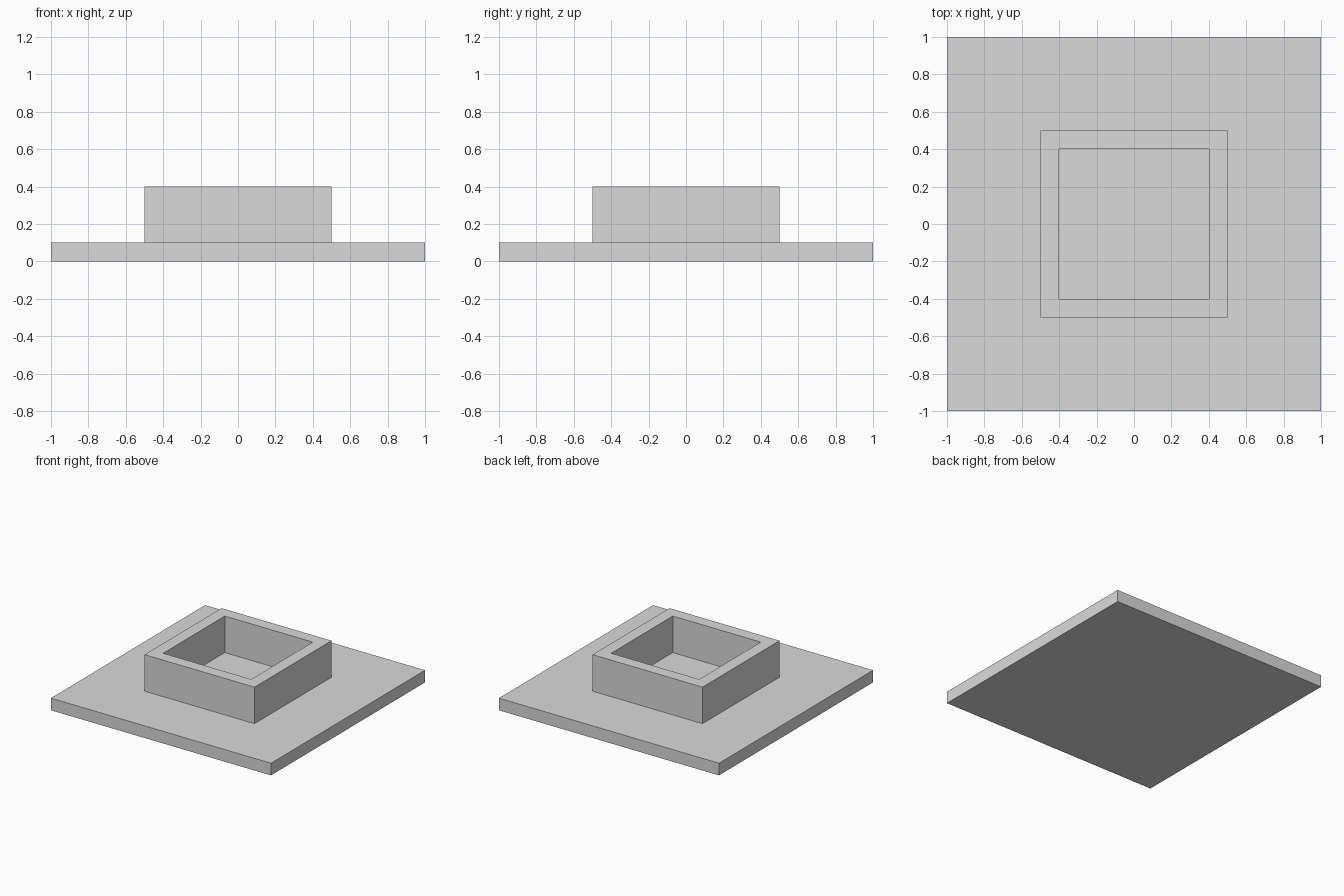
import bpy
import bmesh

cube = bpy.data.objects.get("Cube")
if cube:
    bpy.data.objects.remove(cube, do_unlink=True)

# Single plain grey
grey = bpy.data.materials.new("light_grey")
grey.use_nodes = True
colour = (0.7, 0.7, 0.7, 1.0)
grey.diffuse_color = colour
grey.node_tree.nodes["Principled BSDF"].inputs["Base Color"].default_value = colour

BASE_SIZE, BASE_TOP = 2.0, 0.1
WALL_SIZE, WALL_TOP, WALL_THICKNESS = 1.0, 0.4, 0.1


def inset_and_move(bm, face, inset, height):
    """Inset a face by an even width, then extrude it vertically."""
    bmesh.ops.inset_region(bm, faces=[face], thickness=inset, use_even_offset=True)
    moved = bmesh.ops.extrude_discrete_faces(bm, faces=[face])["faces"][0]
    bmesh.ops.translate(bm, vec=(0, 0, height), verts=moved.verts)
    return moved


# Square base plate
bm = bmesh.new()
bmesh.ops.create_cube(bm, size=1.0)
bmesh.ops.scale(bm, vec=(BASE_SIZE, BASE_SIZE, BASE_TOP), verts=bm.verts)
bmesh.ops.translate(bm, vec=(0, 0, BASE_TOP / 2), verts=bm.verts)
bm.normal_update()
plate_top = max(bm.faces, key=lambda f: f.calc_center_median().z)

# Square wall raised from the plate
wall_top = inset_and_move(bm, plate_top, (BASE_SIZE - WALL_SIZE) / 2, WALL_TOP - BASE_TOP)
bm.normal_update()

# Open recess, down to the level of the plate
inset_and_move(bm, wall_top, WALL_THICKNESS, BASE_TOP - WALL_TOP)
bm.normal_update()

mesh = bpy.data.meshes.new("plate_with_square_socket")
bm.to_mesh(mesh)
bm.free()
mesh.materials.append(grey)
socket = bpy.data.objects.new("plate_with_square_socket", mesh)
bpy.context.collection.objects.link(socket)
